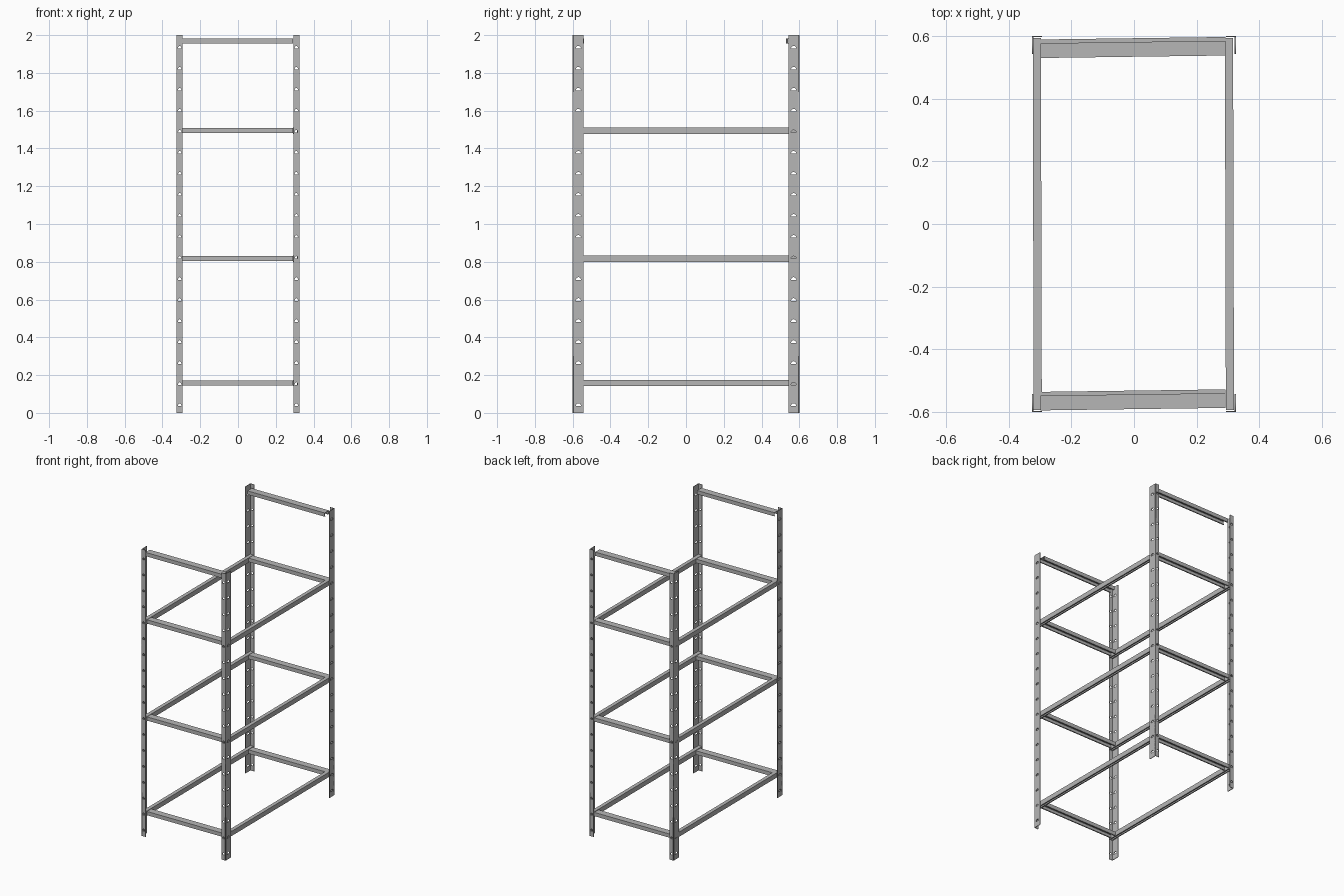
import bpy, bmesh, math
from mathutils import Vector, Matrix

cube = bpy.data.objects.get("Cube")
if cube:
    bpy.data.objects.remove(cube, do_unlink=True)

steel = bpy.data.materials.new("grey steel")
steel.use_nodes = True
GREY = (0.47, 0.47, 0.47, 1)
steel.diffuse_color = GREY
steel.node_tree.nodes["Principled BSDF"].inputs["Base Color"].default_value = GREY

HX, HY, HEIGHT = 0.325, 0.6, 2.0      # outer half sizes and height
LEG_X, LEG_Y = 0.031, 0.057           # widths of the two post flanges
THICK = 0.004


def add_object(name, mesh):
    mesh.materials.clear()
    mesh.materials.append(steel)
    ob = bpy.data.objects.new(name, mesh)
    bpy.context.collection.objects.link(ob)
    return ob


def add_loop(curve, points):
    spline = curve.splines.new('POLY')
    spline.points.add(len(points) - 1)
    for p, (u, v) in zip(spline.points, points):
        p.co = (u, v, 0, 1)
    spline.use_cyclic_u = True


def perforated_strip(width, hole_width):
    """Upright strip with a column of domed slots, as a mesh in the XY plane."""
    curve = bpy.data.curves.new("strip", 'CURVE')
    curve.dimensions = '2D'
    curve.fill_mode = 'BOTH'
    curve.extrude = THICK / 2
    add_loop(curve, [(0, 0), (width, 0), (width, HEIGHT), (0, HEIGHT)])
    for i in range(18):
        base = 0.037 + 0.1113 * i
        arc = [math.pi * k / 6 for k in range(7)]
        add_loop(curve, [(width * 0.53 + hole_width / 2 * math.cos(a),
                          base + 0.014 * math.sin(a)) for a in arc])
    ob = bpy.data.objects.new("strip", curve)
    bpy.context.collection.objects.link(ob)
    bpy.context.view_layer.update()
    graph = bpy.context.evaluated_depsgraph_get()
    mesh = bpy.data.meshes.new_from_object(ob.evaluated_get(graph))
    bpy.data.objects.remove(ob, do_unlink=True)
    return mesh


# Corner posts: two perforated flanges meeting at the outer corner
front_strip = perforated_strip(LEG_X, 0.018)
side_strip = perforated_strip(LEG_Y, 0.028)
stand_x = Matrix(((1, 0, 0, 0), (0, 0, 1, THICK / 2), (0, 1, 0, 0), (0, 0, 0, 1)))
stand_y = Matrix(((0, 0, 1, THICK / 2), (1, 0, 0, 0), (0, 1, 0, 0), (0, 0, 0, 1)))


def corner_post(name, sx, sy):
    bm = bmesh.new()
    for strip, stand in ((front_strip, stand_x), (side_strip, stand_y)):
        part = strip.copy()
        part.transform(stand)
        bm.from_mesh(part)
    for v in bm.verts:
        v.co.x = sx * (HX - v.co.x)
        v.co.y = sy * (HY - v.co.y)
    bmesh.ops.remove_doubles(bm, verts=bm.verts, dist=1e-5)
    bmesh.ops.recalc_face_normals(bm, faces=bm.faces)
    mesh = bpy.data.meshes.new(name)
    bm.to_mesh(mesh)
    bm.free()
    add_object(name, mesh)


for sy, end in ((-1, "front"), (1, "back")):
    for sx, side in ((-1, "right"), (1, "left")):
        corner_post(f"{end}_{side}_post", sx, sy)


# Beams: folded channels, open underneath, with small inward lips
def channel_beam(name, start, end, width, height):
    start, end = Vector(start), Vector(end)
    across = Vector((0, 0, 1)).cross(end - start).normalized()
    t, lip, w = 0.003, 0.008, width / 2
    half = [(w, 0), (w, -height), (w - lip, -height), (w - lip, t - height),
            (w - t, t - height), (w - t, -t)]
    outline = half + [(-u, v) for u, v in reversed(half)]
    bm = bmesh.new()
    ring = [bm.verts.new(start + across * u + Vector((0, 0, v))) for u, v in outline]
    face = bm.faces.new(ring)
    new = bmesh.ops.extrude_face_region(bm, geom=[face], use_keep_orig=True)["geom"]
    bmesh.ops.translate(bm, vec=end - start,
                        verts=[g for g in new if isinstance(g, bmesh.types.BMVert)])
    bmesh.ops.recalc_face_normals(bm, faces=bm.faces)
    mesh = bpy.data.meshes.new(name)
    bm.to_mesh(mesh)
    bm.free()
    add_object(name, mesh)


# Short beams at four levels, slightly out of square with the posts
for level, z in enumerate((0.171, 0.831, 1.508, 1.982)):
    shift = 0 if level == 3 else 0.012
    for y, end in ((-0.571, "front"), (0.553, "back")):
        channel_beam(f"{end}_beam_{level + 1}", (-0.298, y + shift, z),
                     (0.292, y + shift + 0.008, z), 0.047, 0.026)

# Long side beams at the three shelf levels
for level, z in enumerate((0.175, 0.833, 1.51)):
    for x, side in ((-0.309, "right"), (0.304, "left")):
        channel_beam(f"{side}_side_beam_{level + 1}", (x + 0.002, -0.594, z),
                     (x - 0.001, 0.594, z), 0.026, 0.033)

for strip in (front_strip, side_strip):
    bpy.data.meshes.remove(strip)
